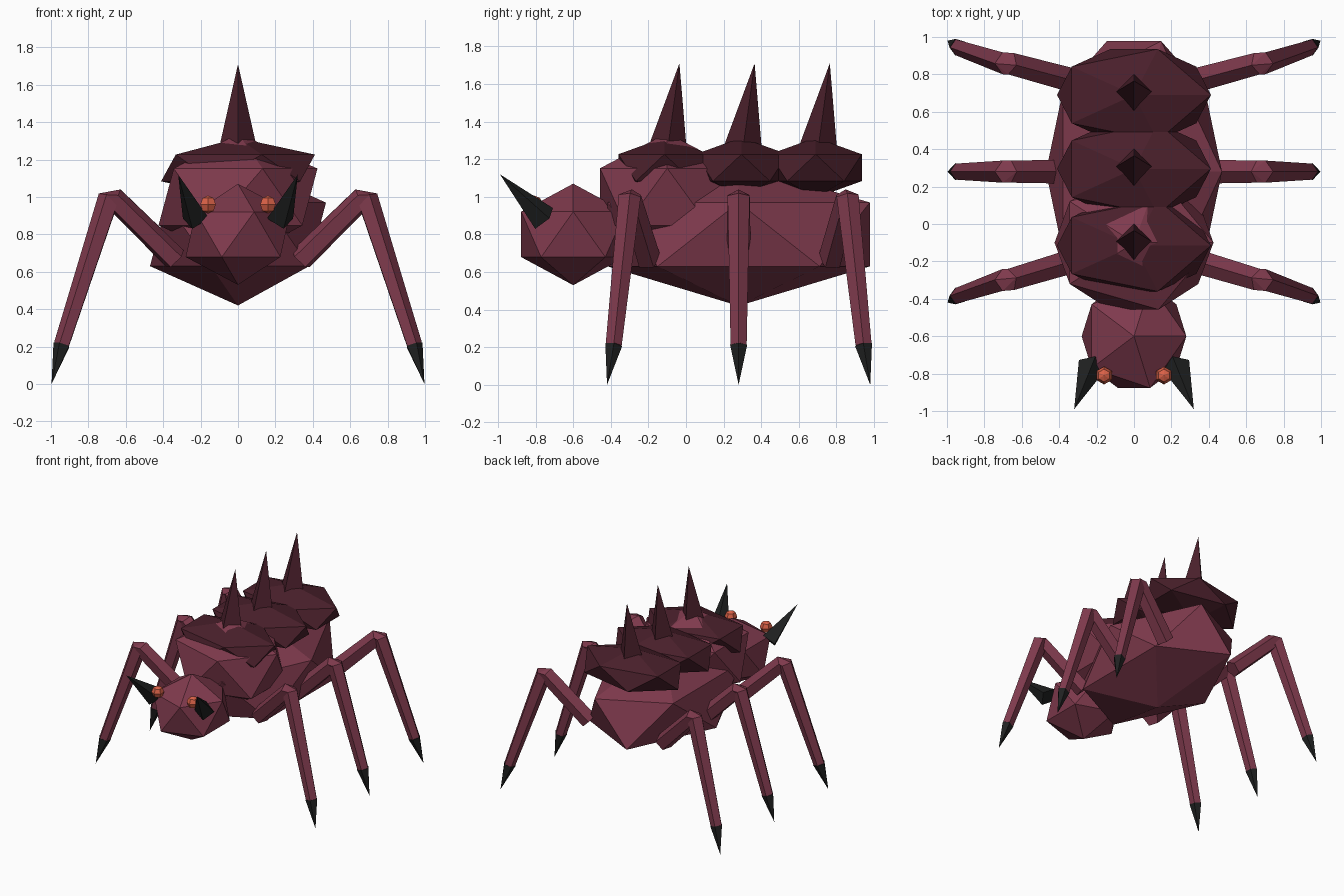
import bpy, bmesh, math
from mathutils import Vector, Matrix

cube = bpy.data.objects.get("Cube")
if cube:
    bpy.data.objects.remove(cube, do_unlink=True)


def material(name, rgb):
    mat = bpy.data.materials.new(name)
    mat.use_nodes = True
    mat.diffuse_color = (*rgb, 1)
    mat.node_tree.nodes["Principled BSDF"].inputs["Base Color"].default_value = (*rgb, 1)
    return mat


MAROON = material("maroon", (0.212, 0.042, 0.074))
DARK = material("dark maroon", (0.068, 0.014, 0.024))
BLACK = material("black", (0.014, 0.015, 0.015))
ORANGE = material("orange", (0.70, 0.12, 0.063))


def finish(name, bm, mat):
    bmesh.ops.recalc_face_normals(bm, faces=bm.faces)
    mesh = bpy.data.meshes.new(name)
    bm.to_mesh(mesh)
    bm.free()
    mesh.materials.append(mat)
    obj = bpy.data.objects.new(name, mesh)
    bpy.context.collection.objects.link(obj)
    return obj


def faceted_ball(name, centre, radii, mat):
    bm = bmesh.new()
    bmesh.ops.create_icosphere(bm, subdivisions=1, radius=1)
    bm.transform(Matrix.Translation(centre) @ Matrix.Diagonal((*radii, 1)))
    return finish(name, bm, mat)


def ring(centre, direction, out, radius, sides):
    """Corner points around an axis, with the first corner facing 'out'."""
    d = Vector(direction).normalized()
    u = Vector(out)
    u = (u - d * u.dot(d)).normalized()
    v = d.cross(u)
    turns = [2 * math.pi * i / sides for i in range(sides)]
    return [Vector(centre) + radius * (math.cos(a) * u + math.sin(a) * v) for a in turns]


def hull(name, points, mat):
    bm = bmesh.new()
    for p in points:
        bm.verts.new(p)
    bmesh.ops.convex_hull(bm, input=bm.verts[:])
    loose = [v for v in bm.verts if not v.link_faces]
    bmesh.ops.delete(bm, geom=loose, context='VERTS')
    bmesh.ops.dissolve_limit(bm, angle_limit=0.01, verts=bm.verts, edges=bm.edges)
    return finish(name, bm, mat)


def cone(name, base, tip, radius, out, sides, mat):
    base, tip = Vector(base), Vector(tip)
    return hull(name, ring(base, tip - base, out, radius, sides) + [tip], mat)


# Body masses
faceted_ball("abdomen", (0, 0.28, 0.80), (0.526, 0.82, 0.38), MAROON)
faceted_ball("thorax", (0, -0.10, 1.0), (0.475, 0.42, 0.34), MAROON)
faceted_ball("head", (0, -0.60, 0.80), (0.313, 0.325, 0.27), MAROON)

# Back plates, each with a spike leaning backwards
for i, y in enumerate((-0.115, 0.295, 0.69)):
    faceted_ball(f"back_plate_{i + 1}", (0, y, 1.155), (0.46, 0.288, 0.16), DARK)
    s = -0.105 + 0.4 * i
    cone(f"back_spike_{i + 1}", (0, s, 1.2), (0, s + 0.07, 1.71), 0.115, (1, 0, 0), 4, DARK)

# Leg rows: y at root, knee, ankle and tip
LEG_ROWS = {
    "front": (-0.20, -0.30, -0.385, -0.42),
    "middle": (0.28, 0.28, 0.28, 0.28),
    "back": (0.77, 0.86, 0.945, 0.98),
}

for side, label in ((1, "left"), (-1, "right")):
    # Eyes
    bm = bmesh.new()
    bmesh.ops.create_uvsphere(bm, u_segments=6, v_segments=4, radius=0.048)
    bm.transform(Matrix.Translation((side * 0.16, -0.81, 0.96)))
    finish(f"{label}_eye", bm, ORANGE)

    # Mandibles
    cone(f"{label}_mandible", (side * 0.225, -0.755, 0.885), (side * 0.32, -0.99, 1.12),
         0.075, (0, 0, 1), 4, BLACK)

    # Legs
    for row, (y0, y1, y2, y3) in LEG_ROWS.items():
        name = f"{row}_{label}"
        root = Vector((side * 0.335, y0, 0.665))
        knee_in = Vector((side * 0.67, y1, 0.995))
        knee_out = Vector((side * 0.685, y1, 1.0))
        ankle = Vector((side * 0.94, y2, 0.21))
        tip = Vector((side * 0.997, y3, 0))
        outward = (side, 0, 0)
        upper, lower = knee_in - root, ankle - knee_out
        root_ring = ring(root, upper, (0, 0, 1), 0.068, 5)
        knee_a = ring(knee_in, upper, (0, 0, 1), 0.062, 5)
        knee_b = ring(knee_out, lower, outward, 0.062, 5)
        ankle_ring = ring(ankle, lower, outward, 0.045, 5)
        hull(f"{name}_upper_leg", root_ring + knee_a, MAROON)
        hull(f"{name}_knee", knee_a + knee_b, MAROON)
        hull(f"{name}_lower_leg", knee_b + ankle_ring, MAROON)
        cone(f"{name}_claw", ankle, tip, 0.048, outward, 5, BLACK)
